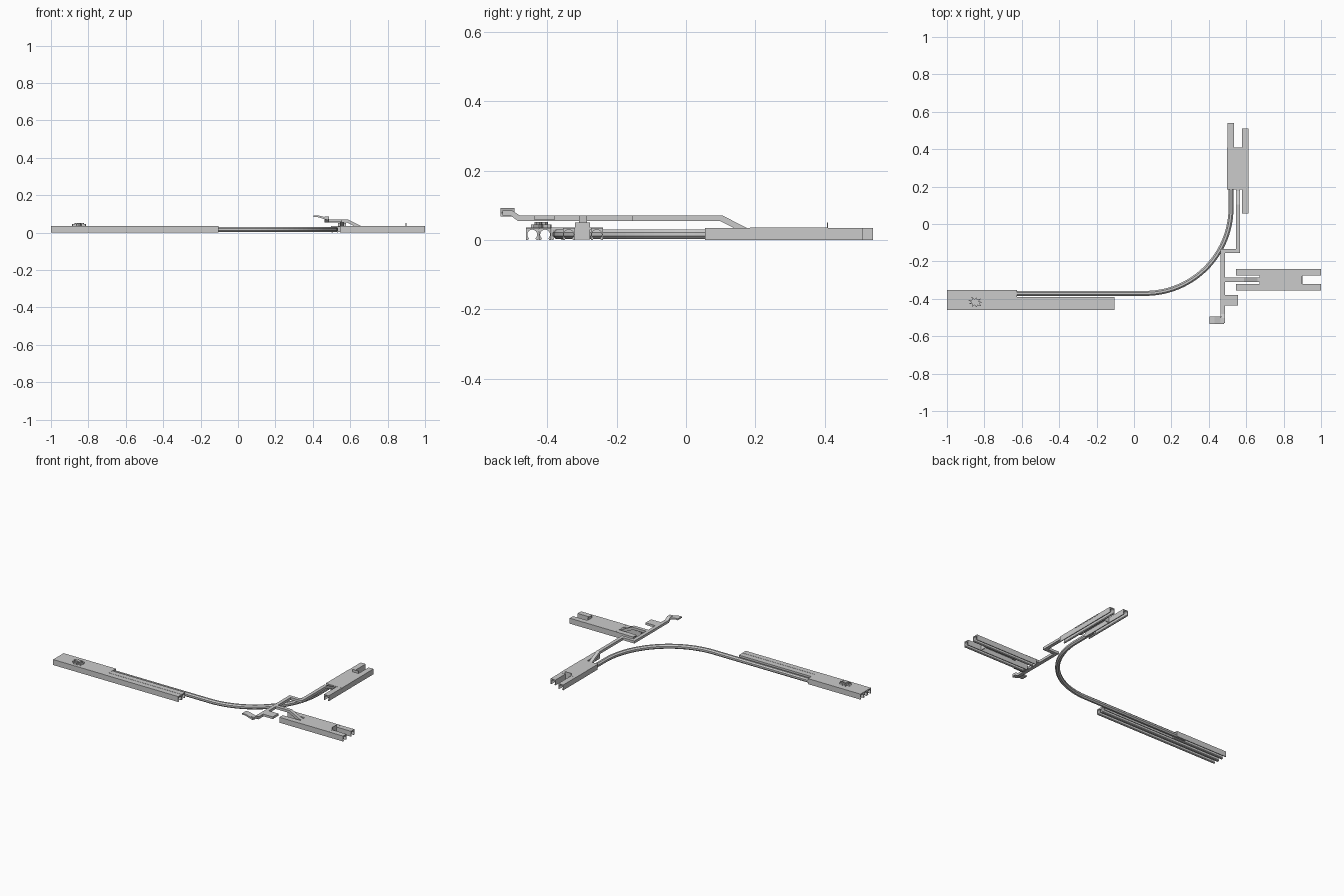
import bpy, bmesh, math, random
from mathutils import Vector

if "Cube" in bpy.data.objects:
    bpy.data.objects.remove(bpy.data.objects["Cube"])


def make(name, verts, faces):
    bm = bmesh.new()
    vs = [bm.verts.new(v) for v in verts]
    for f in faces:
        bm.faces.new([vs[i] for i in f])
    bmesh.ops.recalc_face_normals(bm, faces=bm.faces)
    me = bpy.data.meshes.new(name)
    bm.to_mesh(me)
    bm.free()
    ob = bpy.data.objects.new(name, me)
    bpy.context.collection.objects.link(ob)
    return ob


def prism(name, pts, axis, a, b):
    """Extrude a 2D profile along an axis from a to b."""
    place = {'x': lambda p, t: (t, p[0], p[1]),
             'y': lambda p, t: (p[0], t, p[1]),
             'z': lambda p, t: (p[0], p[1], t)}[axis]
    n = len(pts)
    verts = [place(p, a) for p in pts] + [place(p, b) for p in pts]
    faces = [range(n), range(n, 2 * n)]
    faces += [(i, (i + 1) % n, (i + 1) % n + n, i + n) for i in range(n)]
    return make(name, verts, faces)


def box(name, x, y, z):
    return prism(name, [(x[0], y[0]), (x[1], y[0]), (x[1], y[1]), (x[0], y[1])], 'z', *z)


H = 0.035       # track height


def clip(name, axis, c, a, b, w=0.035):
    """Rail with a round channel that opens at the bottom."""
    r, cz, h = 0.0143, 0.0155, w / 2
    pts = [(c - h, 0), (c - h, H), (c + h, H), (c + h, 0), (c + 0.012, 0)]
    for i in range(13):
        t = math.radians(-50 + 280 * i / 12)
        pts.append((c + r * math.cos(t), cz + r * math.sin(t)))
    pts.append((c - 0.012, 0))
    return prism(name, pts, axis, a, b)


# long left track: two full rails, one short rail, deck across the gaps
clip("left_rail_outer", 'x', -0.4435, -1, -0.105)
clip("left_rail_middle", 'x', -0.4065, -1, -0.105)
clip("left_rail_inner", 'x', -0.371, -1, -0.625)
box("left_rail_web", (-1, -0.105), (-0.43, -0.42), (0.024, 0.031))
box("left_deck", (-1, -0.625), (-0.461, -0.3535), (0.031, 0.0355))

# right track with a slot at each end
for c in (-0.338, -0.257):
    clip("right_rail", 'x', c, 0.545, 1.0)
box("right_deck", (0.67, 0.9), (-0.3555, -0.2395), (0.030, 0.0355))
box("right_stop", (0.896, 0.9), (-0.32, -0.277), (0.002, 0.051))

# back track with uneven prongs
clip("back_rail_left", 'y', 0.5175, 0.19, 0.54)
clip("back_rail_right", 'y', 0.594, 0.055, 0.51)
box("back_deck", (0.4985, 0.613), (0.185, 0.41), (0.030, 0.0355))
box("back_stop", (0.535, 0.577), (0.406, 0.41), (0.002, 0.051))

# curved cable tube, octagonal, swept along a straight, a quarter turn, a straight
path = [Vector((-0.7, -0.371, 0)), Vector((-0.3, -0.371, 0))]
dirs = [0, 0]
for i in range(25):
    t = math.pi / 2 * i / 24
    path.append(Vector((0.06 + 0.459 * math.sin(t), 0.088 - 0.459 * math.cos(t), 0)))
    dirs.append(t)
path.append(Vector((0.519, 0.25, 0)))
dirs.append(math.pi / 2)
S, verts, faces = 8, [], []
for p, t in zip(path, dirs):
    side = Vector((math.sin(t), -math.cos(t), 0))
    for k in range(S):
        a = 2 * math.pi * (k + 0.5) / S
        verts.append(p + side * 0.0145 * math.cos(a) + Vector((0, 0, 0.0165 + 0.0145 * math.sin(a))))
for i in range(len(path) - 1):
    for k in range(S):
        j = (k + 1) % S
        faces.append((i * S + k, i * S + j, (i + 1) * S + j, (i + 1) * S + k))
faces += [range(S), range(len(verts) - S, len(verts))]
make("cable_tube", verts, faces)

# raised lever frame: main arm, crank, and two sloping arms
prism("lever_main_arm", [(-0.53, 0.07), (-0.506, 0.07), (-0.485, 0.055), (-0.135, 0.055),
                         (-0.135, 0.071), (-0.48, 0.071), (-0.502, 0.085), (-0.53, 0.085)],
      'x', 0.463, 0.486)
box("lever_crank", (0.463, 0.567), (-0.156, -0.134), (0.055, 0.071))


def slope(u0, u1):
    return [(u0, 0.055), (u1 - 0.095, 0.055), (u1 - 0.02, 0.018), (u1, 0.018),
            (u1, 0.034), (u1 - 0.015, 0.034), (u1 - 0.088, 0.071), (u0, 0.071)]


prism("lever_back_arm", slope(-0.156, 0.192), 'x', 0.545, 0.567)
prism("lever_right_arm", slope(0.47, 0.675), 'y', -0.309, -0.286)
box("lever_side_tab", (0.48, 0.555), (-0.437, -0.38), (0.057, 0.071))

# tilted handle
prism("lever_handle", [(0.405, 0.083), (0.425, 0.083), (0.48, 0.067), (0.48, 0.078),
                       (0.43, 0.092), (0.405, 0.092)], 'y', -0.535, -0.495)

# splat-shaped button on the left track
random.seed(4)
star = []
for i in range(18):
    a = 2 * math.pi * i / 18
    r = random.uniform(0.034, 0.044) if i % 2 == 0 else random.uniform(0.018, 0.023)
    star.append((-0.848 + r * math.cos(a), -0.418 + r * 0.8 * math.sin(a)))
prism("splat_button", star, 'z', 0.034, 0.045)
inner = [(-0.848 + (x + 0.848) * 0.65, -0.418 + (y + 0.418) * 0.65) for x, y in star]
prism("splat_top", inner, 'z', 0.045, 0.052)
